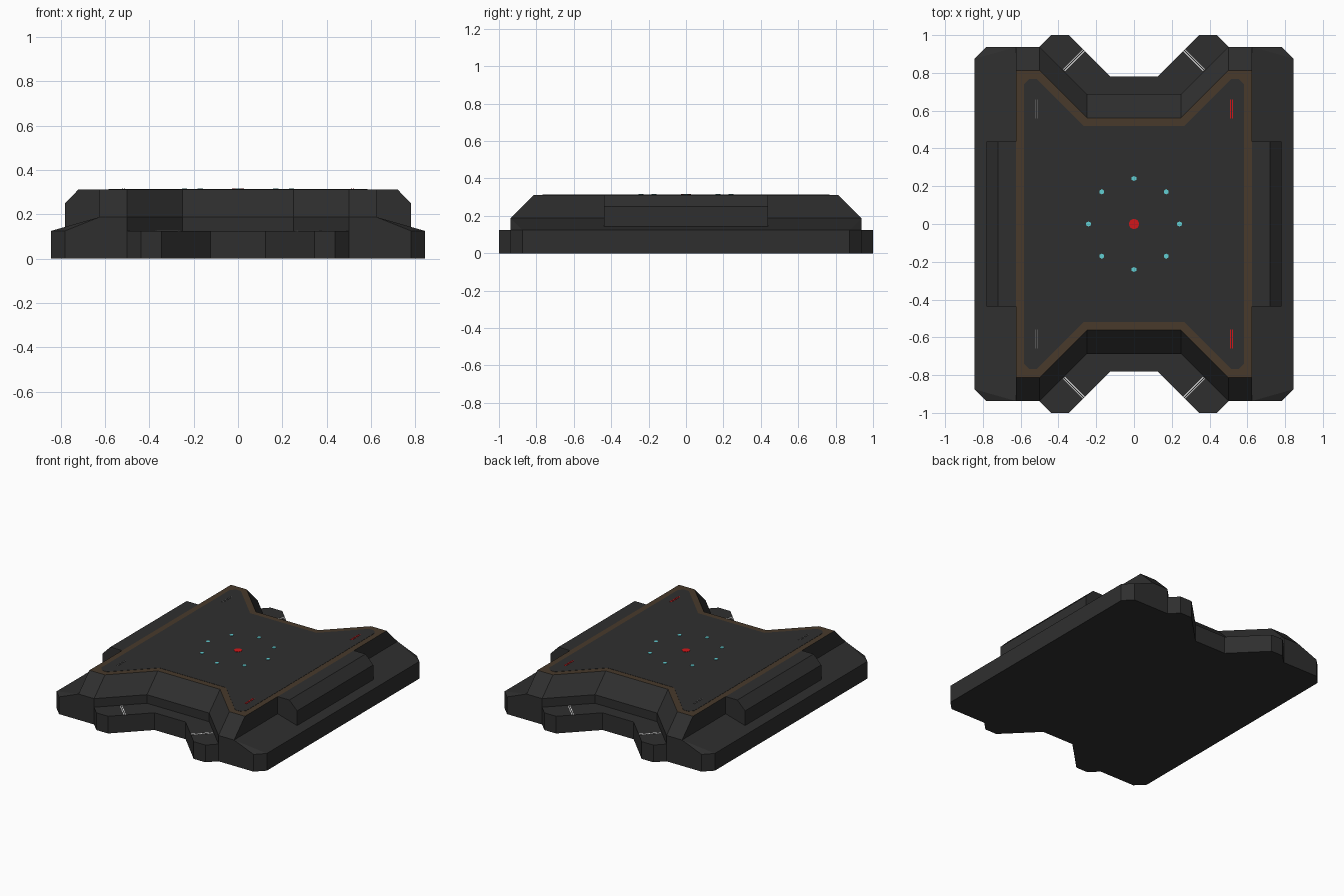
import bpy, bmesh, math
from mathutils import Matrix

if "Cube" in bpy.data.objects:
    bpy.data.objects.remove(bpy.data.objects["Cube"])


def material(name, rgb):
    m = bpy.data.materials.new(name)
    m.diffuse_color = (*rgb, 1)
    m.use_nodes = True
    m.node_tree.nodes["Principled BSDF"].inputs["Base Color"].default_value = m.diffuse_color
    return m


DARK = material("charcoal", (0.028, 0.028, 0.028))
BROWN = material("bronze trim", (0.065, 0.042, 0.024))
RED = material("signal red", (0.65, 0.008, 0.01))
CYAN = material("cyan light", (0.12, 0.62, 0.65))
WHITE = material("white light", (0.8, 0.8, 0.8))
GREY = material("dim grey light", (0.09, 0.09, 0.09))


def finish(bm, name, *mats):
    bmesh.ops.recalc_face_normals(bm, faces=bm.faces)
    me = bpy.data.meshes.new(name)
    bm.to_mesh(me)
    bm.free()
    for m in mats:
        me.materials.append(m)
    ob = bpy.data.objects.new(name, me)
    bpy.context.collection.objects.link(ob)
    return ob


def four_way(q):
    """Mirror a quarter outline into a closed one."""
    return (q + [(x, -y) for x, y in reversed(q)]
            + [(-x, -y) for x, y in q] + [(-x, y) for x, y in reversed(q)])


def loft(name, rings, *mats):
    """Capped solid through rings of 3D points."""
    bm = bmesh.new()
    vs = [[bm.verts.new(p) for p in r] for r in rings]
    n = len(vs[0])
    for a, b in zip(vs, vs[1:]):
        for i in range(n):
            j = (i + 1) % n
            bm.faces.new((a[i], a[j], b[j], b[i]))
    bm.faces.new(vs[0])
    bm.faces.new(vs[-1])
    return finish(bm, name, *mats)


def level(q, z):
    return [(x, y, z) for x, y in four_way(q)]


# Base plate with four claws
base = [(.125, .78), (.344, 1), (.4375, 1), (.5, .9375), (.781, .9375), (.844, .875)]
loft("base_plate", [level(base, 0), level(base, .125)], DARK)

# Raised deck with bevelled ends and a bronze top edge
low = [(.25, .6875), (.5, .9375), (.625, .9375)]
top = [(.25, .5625), (.5, .8125), (.625, .8125)]
deck = loft("deck", [level(low, .125), level(low, .1875), level(top, .3125)], DARK, BROWN)
for f in deck.data.polygons:
    if f.center.z > .31:
        f.material_index = 1

# Dark inner panel that leaves the bronze border
inner = [(.267, .52), (.515, .768), (.555, .768), (.583, .738)]
loft("deck_panel", [level(inner, .312), level(inner, .314)], DARK)

for side, s in (("right", 1), ("left", -1)):
    # Sloped shoulder beside the deck
    bm = bmesh.new()
    for t in (1, -1):
        for x, y, z in ((.625, .9375, .1875), (.625, .9375, .125),
                        (.781, .9375, .125), (.844, .875, .125)):
            bm.verts.new((s * x, t * y, z))
    bmesh.ops.convex_hull(bm, input=bm.verts)
    bmesh.ops.dissolve_limit(bm, angle_limit=.01, verts=bm.verts, edges=bm.edges)
    finish(bm, side + "_shoulder", DARK)
    # Chamfered side pad
    prof = [(.625, .125), (.781, .125), (.781, .25), (.719, .3125), (.625, .3125)]
    loft(side + "_pad", [[(s * x, y, z) for x, z in prof] for y in (-.4375, .4375)], DARK)


def disc(name, x, y, r, sides, mat):
    bm = bmesh.new()
    bmesh.ops.create_cone(bm, cap_ends=True, segments=sides, radius1=r, radius2=r,
                          depth=.003, matrix=Matrix.Translation((x, y, .3145)))
    finish(bm, name, mat)


# Centre light and the ring of small lights
disc("centre_light", 0, 0, .028, 8, RED)
for i in range(8):
    a = i * math.pi / 4
    disc("ring_light_%d" % i, .241 * math.cos(a), .241 * math.sin(a), .014, 6, CYAN)


def slits(name, x, y, z, angle, length, gap, mat):
    """Pair of thin parallel light strips."""
    bm = bmesh.new()
    for k in (-1, 1):
        m = (Matrix.Translation((x, y, z)) @ Matrix.Rotation(angle, 4, 'Z')
             @ Matrix.Translation((0, k * gap / 2, 0))
             @ Matrix.Diagonal((length, .005, .002, 1)))
        bmesh.ops.create_cube(bm, size=1, matrix=m)
    finish(bm, name, mat)


# Strip lights on the claws and at the deck corners
for sx in (1, -1):
    for sy in (1, -1):
        slits("claw_strip", sx * .318, sy * .867, .1255, -sx * sy * math.pi / 4,
              .15, .011, WHITE)
        slits("corner_strip", sx * .516, sy * .608, .3145, math.pi / 2,
              .1, .01, RED if sx > 0 else GREY)
